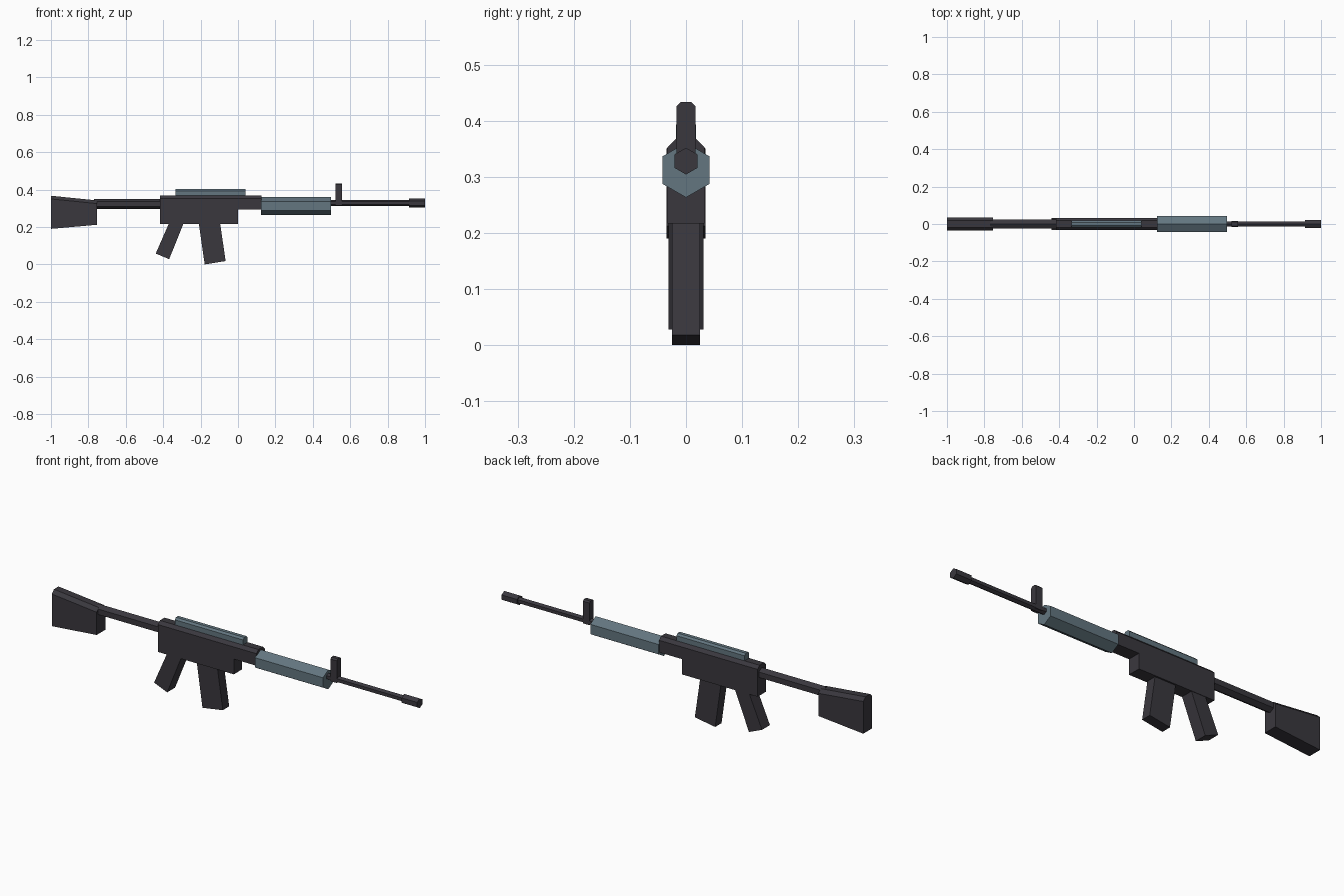
import bpy
import bmesh
from math import sin, cos, pi

cube = bpy.data.objects.get("Cube")
if cube:
    bpy.data.objects.remove(cube, do_unlink=True)


def material(name, rgb):
    mat = bpy.data.materials.new(name)
    mat.use_nodes = True
    mat.diffuse_color = (*rgb, 1)
    mat.node_tree.nodes["Principled BSDF"].inputs["Base Color"].default_value = (*rgb, 1)
    return mat


dark = material("charcoal", (0.042, 0.039, 0.048))
steel = material("blue grey", (0.125, 0.180, 0.215))


def loft(name, start, end, mat):
    """Closed solid between two matching rings of points."""
    bm = bmesh.new()
    a = [bm.verts.new(p) for p in start]
    b = [bm.verts.new(p) for p in end]
    bm.faces.new(a)
    bm.faces.new(b[::-1])
    for i in range(len(a)):
        j = (i + 1) % len(a)
        bm.faces.new((a[i], b[i], b[j], a[j]))
    bmesh.ops.recalc_face_normals(bm, faces=bm.faces)
    mesh = bpy.data.meshes.new(name)
    bm.to_mesh(mesh)
    bm.free()
    mesh.materials.append(mat)
    obj = bpy.data.objects.new(name, mesh)
    bpy.context.collection.objects.link(obj)
    return obj


def section(x, w, low, high, cut):
    """Box cross-section with chamfered upper corners."""
    side = [(w, low), (w, high - cut), (w - cut, high)]
    return [(x, y, z) for y, z in side] + [(x, -y, z) for y, z in side[::-1]]


def hex_rod(name, x0, x1, z, r, mat):
    ring = [(r * sin(i * pi / 3), z + r * cos(i * pi / 3)) for i in range(6)]
    loft(name, [(x0, *p) for p in ring], [(x1, *p) for p in ring], mat)


def block(name, x0, x1, w, low, high, cut, mat):
    loft(name, section(x0, w, low, high, cut), section(x1, w, low, high, cut), mat)


def slab(name, outline, w, mat):
    """Side outline extruded across the width."""
    loft(name, [(x, -w, z) for x, z in outline], [(x, w, z) for x, z in outline], mat)


# Stock, tapering towards the front
loft("stock", section(-1, 0.035, 0.19, 0.367, 0.017),
     section(-0.753, 0.035, 0.212, 0.342, 0.017), dark)

# Hexagonal rods along the length
hex_rod("stock_tube", -0.77, -0.40, 0.323, 0.027, dark)
hex_rod("handguard", 0.122, 0.497, 0.312, 0.0487, steel)
hex_rod("barrel", 0.48, 0.93, 0.328, 0.016, dark)
hex_rod("muzzle", 0.915, 1.0, 0.328, 0.0238, dark)

# Receiver, top rail and front sight
block("upper_receiver", -0.417, 0.125, 0.033, 0.293, 0.368, 0.015, dark)
slab("lower_receiver", [(-0.417, 0.217), (0, 0.217), (0, 0.295), (-0.417, 0.295)], 0.033, dark)
block("top_rail", -0.335, 0.04, 0.018, 0.36, 0.402, 0.009, steel)
block("front_sight", 0.52, 0.555, 0.0165, 0.316, 0.433, 0.007, dark)

# Slanted grip and magazine
slab("grip", [(-0.44, 0.058), (-0.368, 0.028), (-0.29, 0.222), (-0.368, 0.222)], 0.031, dark)
slab("magazine", [(-0.178, 0.0), (-0.066, 0.018), (-0.096, 0.222), (-0.21, 0.222)], 0.025, dark)
